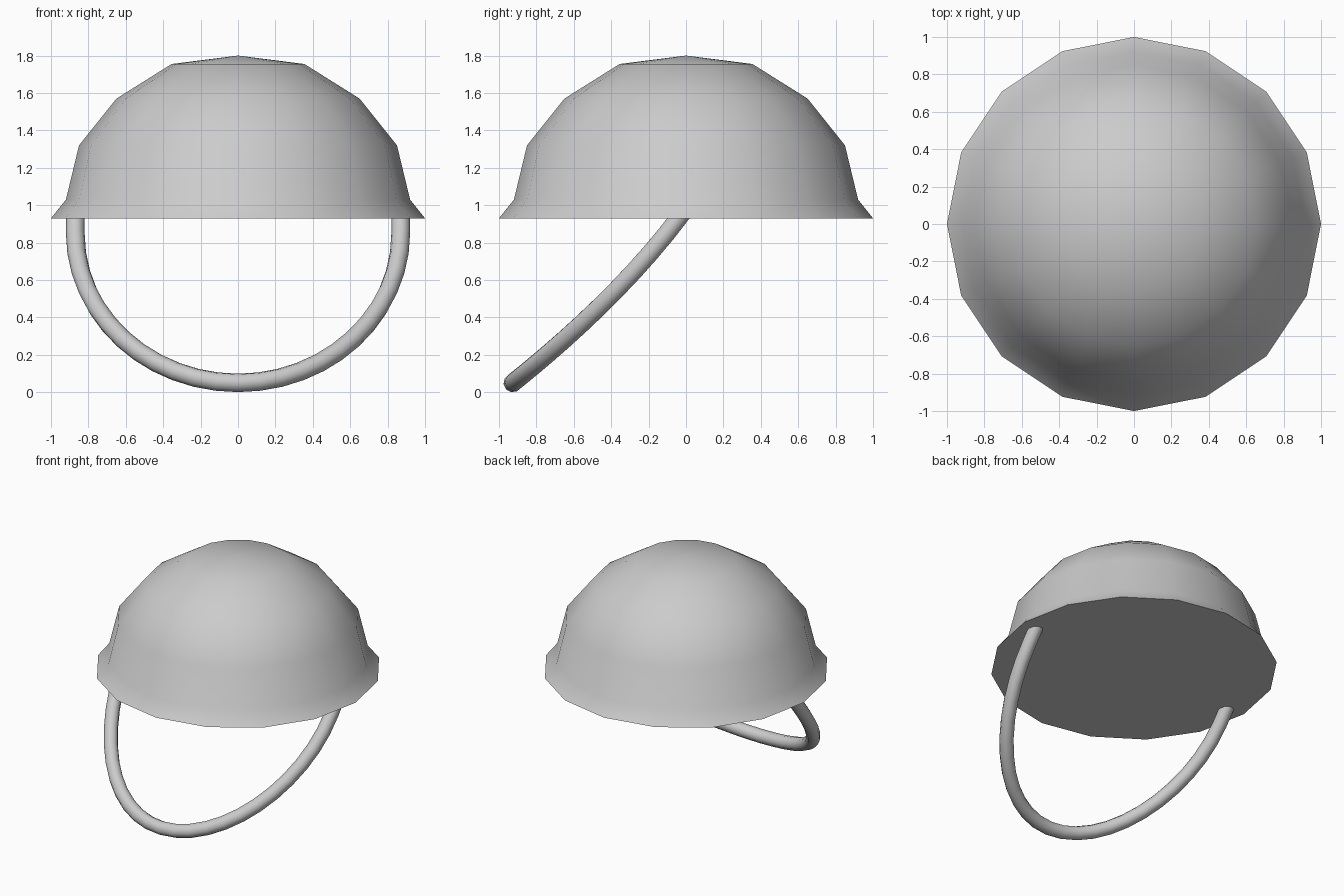
import bpy, bmesh, math

if "Cube" in bpy.data.objects:
    bpy.data.objects.remove(bpy.data.objects["Cube"])

SIDES = 16


def lathe(name, profile):
    """Revolve (radius, z) pairs; radius 0 makes a pole, first ring is capped."""
    bm = bmesh.new()
    rings = []
    for r, z in profile:
        if r == 0:
            rings.append([bm.verts.new((0, 0, z))])
        else:
            rings.append([bm.verts.new((r * math.cos(math.tau * i / SIDES),
                                        r * math.sin(math.tau * i / SIDES), z))
                          for i in range(SIDES)])
    for a, b in zip(rings, rings[1:]):
        for i in range(SIDES):
            j = (i + 1) % SIDES
            if len(b) == 1:
                bm.faces.new((a[i], a[j], b[0]))
            else:
                bm.faces.new((a[i], a[j], b[j], b[i]))
    bm.faces.new(list(reversed(rings[0])))
    bmesh.ops.recalc_face_normals(bm, faces=bm.faces[:])
    mesh = bpy.data.meshes.new(name)
    bm.to_mesh(mesh)
    bm.free()
    obj = bpy.data.objects.new(name, mesh)
    bpy.context.collection.objects.link(obj)
    return obj


def smooth(obj, degrees):
    bpy.ops.object.select_all(action='DESELECT')
    obj.select_set(True)
    bpy.context.view_layer.objects.active = obj
    bpy.ops.object.shade_smooth_by_angle(angle=math.radians(degrees))


# Helmet shell: flared rim, faceted dome, closed flat underside
shell = lathe("helmet_shell", [(1.0, 0.93), (0.92, 1.03), (0.85, 1.32),
                               (0.65, 1.57), (0.355, 1.755), (0, 1.80)])
smooth(shell, 60)

# Chin strap: half-ellipse loop swinging forward and down from the rim
RADIUS, HALF_WIDTH, DROP = 0.05, 0.87, 0.80
STEPS = 24


def strap_point(x, z):
    u = 0.93 - z
    return (x, -0.04 - 0.763 * u - 0.277 * u * u, z)


path = [strap_point(-HALF_WIDTH, 0.96)]
for i in range(STEPS + 1):
    t = math.pi * i / STEPS
    path.append(strap_point(-HALF_WIDTH * math.cos(t),
                            RADIUS + DROP - DROP * math.sin(t)))
path.append(strap_point(HALF_WIDTH, 0.96))

curve = bpy.data.curves.new("chin_strap", 'CURVE')
curve.dimensions = '3D'
curve.bevel_depth = RADIUS
curve.bevel_resolution = 3
curve.use_fill_caps = True
spline = curve.splines.new('POLY')
spline.points.add(len(path) - 1)
for p, co in zip(spline.points, path):
    p.co = (*co, 1)
strap = bpy.data.objects.new("chin_strap", curve)
bpy.context.collection.objects.link(strap)
bpy.ops.object.select_all(action='DESELECT')
strap.select_set(True)
bpy.context.view_layer.objects.active = strap
bpy.ops.object.convert(target='MESH')
smooth(bpy.context.view_layer.objects.active, 50)
